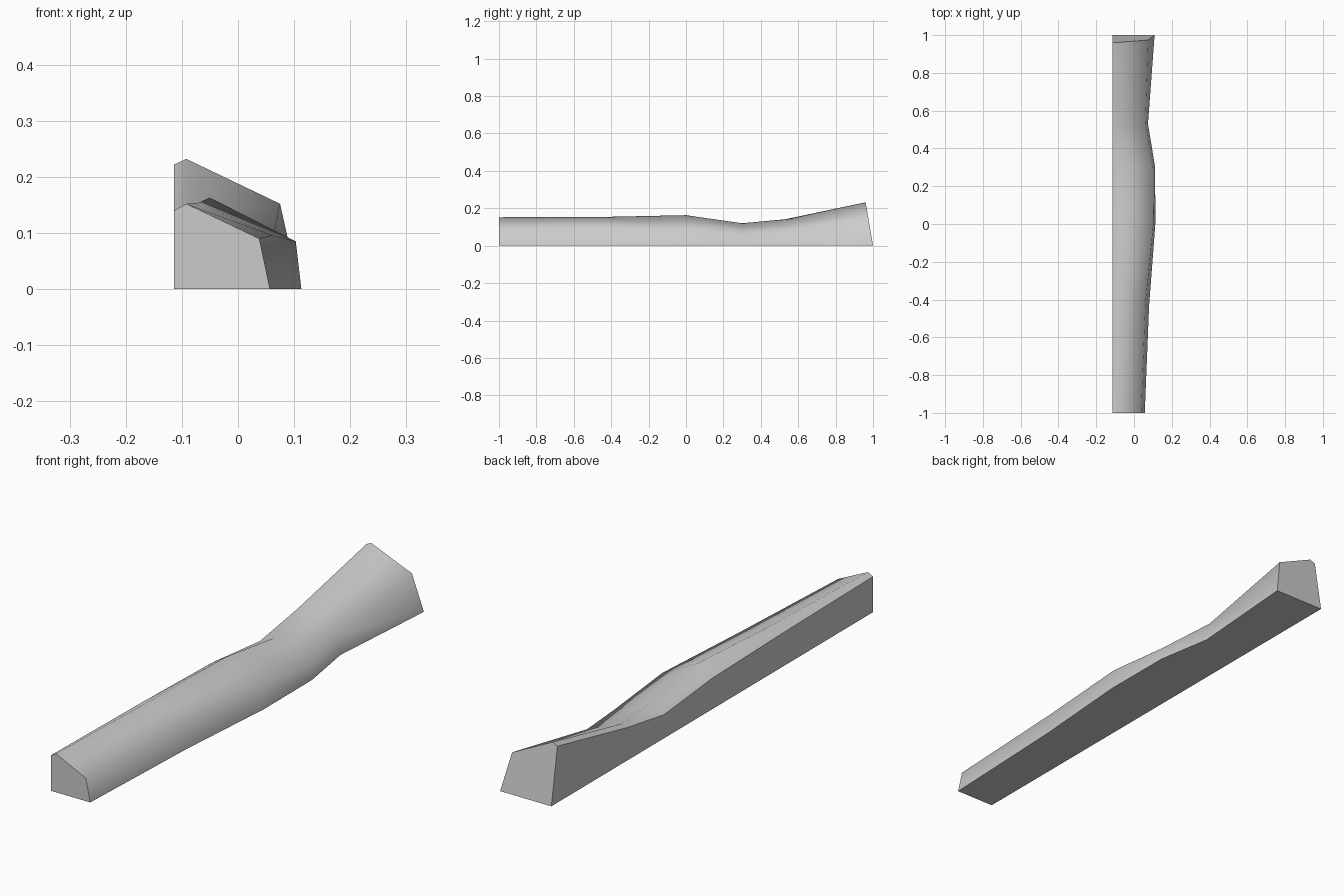
import bpy
import bmesh

if "Cube" in bpy.data.objects:
    bpy.data.objects.remove(bpy.data.objects["Cube"], do_unlink=True)

# Single matte grey
grey = bpy.data.materials.new("light_grey")
grey.use_nodes = True
colour = (0.6, 0.6, 0.6, 1)
grey.diffuse_color = colour
grey.node_tree.nodes["Principled BSDF"].inputs["Base Color"].default_value = colour

LEFT = -0.114
BACK_LEAN = 0.17   # how far the back end tilts forward per unit height

# Stations: y, inner height, ridge (x, z), shoulder (x, z), outer foot x
stations = [
    (-1.00, 0.140, (-0.092, 0.152), (0.038, 0.090), 0.057),
    (-0.43, 0.132, (-0.070, 0.154), (0.060, 0.096), 0.080),
    (0.00, 0.122, (-0.050, 0.163), (0.103, 0.085), 0.113),
    (0.30, 0.093, (-0.055, 0.120), (0.100, 0.057), 0.112),
    (0.53, 0.130, (-0.095, 0.141), (0.060, 0.077), 0.074),
    (1.00, 0.222, (-0.092, 0.232), (0.075, 0.152), 0.109),
]

# Loft the five-sided section along the length
bm = bmesh.new()
rings = []
for y, inner, ridge, shoulder, foot in stations:
    outline = [(LEFT, 0), (LEFT, inner), ridge, shoulder, (foot, 0)]
    lean = BACK_LEAN if y == 1 else 0
    rings.append([bm.verts.new((x, y - lean * z, z)) for x, z in outline])

# Flat inner wall and base, smooth rounded top and outer side
for a, b in zip(rings, rings[1:]):
    for i in range(5):
        j = (i + 1) % 5
        face = bm.faces.new((a[i], b[i], b[j], a[j]))
        face.smooth = i in (1, 2, 3)

# Flat end caps
bm.faces.new(rings[0])
bm.faces.new(rings[-1][::-1])
bmesh.ops.recalc_face_normals(bm, faces=bm.faces)

# Hard edges wherever a flat face meets the smooth surface
for edge in bm.edges:
    edge.smooth = all(f.smooth for f in edge.link_faces)

mesh = bpy.data.meshes.new("contoured_rest")
bm.to_mesh(mesh)
bm.free()
mesh.materials.append(grey)
rest = bpy.data.objects.new("contoured_rest", mesh)
bpy.context.collection.objects.link(rest)
